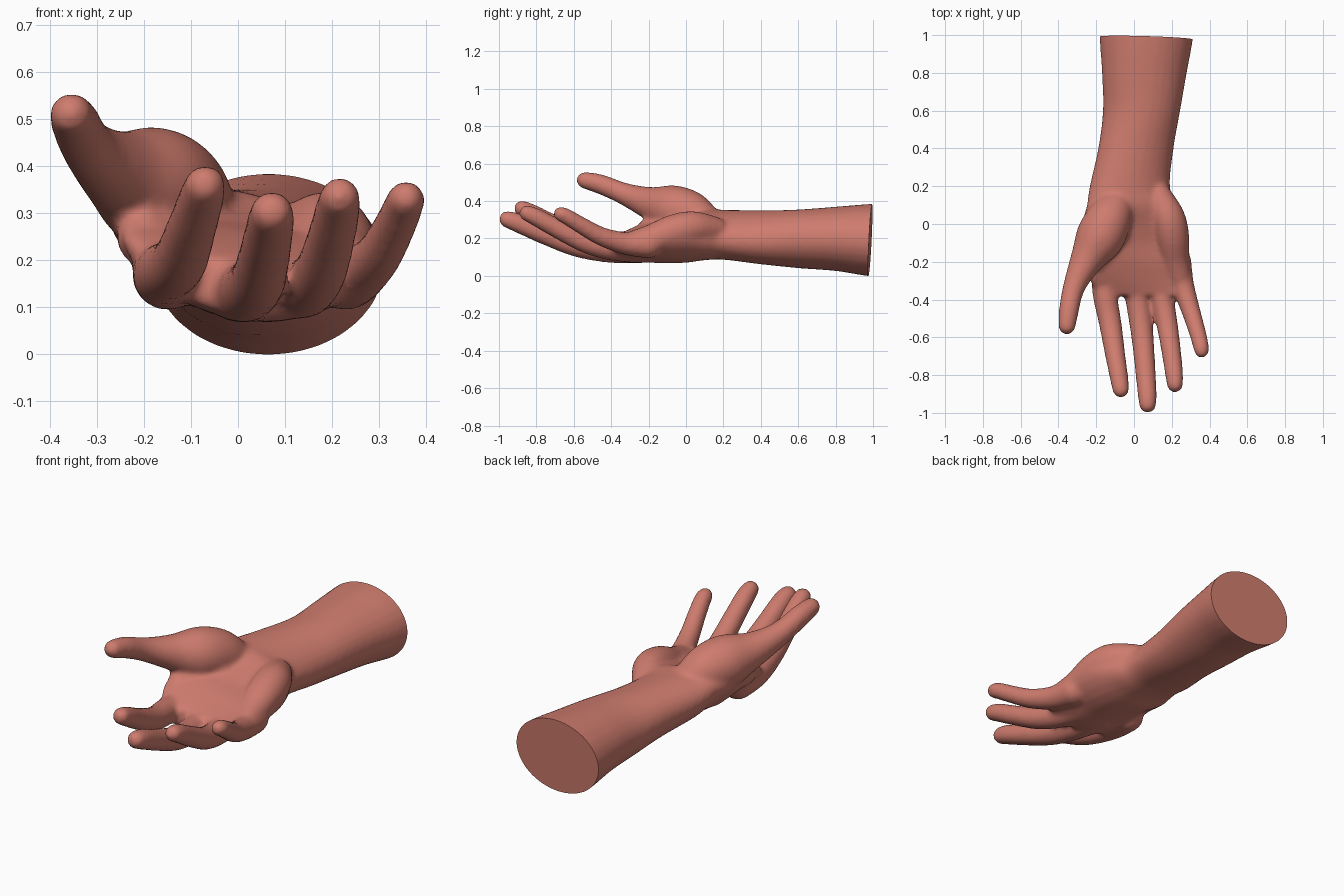
import bpy, bmesh, math
from mathutils import Vector

if "Cube" in bpy.data.objects:
    bpy.data.objects.remove(bpy.data.objects["Cube"])

skin = bpy.data.materials.new("skin")
skin.diffuse_color = (0.62, 0.20, 0.155, 1)
skin.use_nodes = True
skin.node_tree.nodes["Principled BSDF"].inputs["Base Color"].default_value = skin.diffuse_color
SIDES = 28


def spline(rows, steps):
    """Catmull-Rom interpolation through rows of numbers."""
    pts = [rows[0]] + list(rows) + [rows[-1]]
    out = []
    for i in range(1, len(pts) - 2):
        for s in range(steps):
            t = s / steps
            out.append([0.5 * (2 * b + (c - a) * t + (2 * a - 5 * b + 4 * c - d) * t * t
                               + (3 * b - a - 3 * c + d) * t ** 3)
                        for a, b, c, d in zip(*pts[i - 1:i + 3])])
    return out + [list(rows[-1])]


def skin_rings(bm, rings):
    """Join rings of points into one closed tube."""
    loops = [[bm.verts.new(p) for p in ring] for ring in rings]
    for a, b in zip(loops, loops[1:]):
        for i in range(SIDES):
            j = (i + 1) % SIDES
            bm.faces.new((a[i], a[j], b[j], b[i]))
    bm.faces.new(loops[0][::-1])
    bm.faces.new(loops[-1])


def digit(bm, path):
    """Round-ended tube through (x, y, z, radius) points."""
    rows = spline(path, 6)
    pts = [Vector(r[:3]) for r in rows]
    rad = [r[3] for r in rows]
    d0, d1 = (pts[0] - pts[1]).normalized(), (pts[-1] - pts[-2]).normalized()
    caps = [math.radians(a) for a in (20, 40, 60, 80)]
    seq = [(pts[0] + d0 * rad[0] * math.sin(a), rad[0] * math.cos(a)) for a in caps[::-1]]
    seq += list(zip(pts, rad))
    seq += [(pts[-1] + d1 * rad[-1] * math.sin(a), rad[-1] * math.cos(a)) for a in caps]
    rings = []
    for i, (p, r) in enumerate(seq):
        t = (seq[min(i + 1, len(seq) - 1)][0] - seq[max(i - 1, 0)][0]).normalized()
        u = t.cross(Vector((0, 0, 1))).normalized()
        v = u.cross(t)
        rings.append([p + r * (u * math.cos(k * math.tau / SIDES) + v * math.sin(k * math.tau / SIDES))
                      for k in range(SIDES)])
    skin_rings(bm, rings)


bm = bmesh.new()

# forearm, wrist and cupped palm: y, centre x, centre z, half width, half height, tilt, cup
body = [(1.15, .068, .19, .255, .20, 0, 0), (.98, .065, .193, .247, .193, 0, 0),
        (.8, .055, .20, .225, .172, 0, 0), (.6, .04, .20, .205, .157, 0, 0),
        (.4, .01, .208, .20, .143, -.02, 0), (.2, -.022, .222, .213, .13, -.03, 0),
        (.1, -.01, .22, .24, .13, -.04, .02), (0, 0, .195, .275, .12, -.04, .06),
        (-.1, .015, .178, .275, .105, -.04, .07), (-.2, .02, .168, .275, .095, -.03, .07),
        (-.3, .03, .152, .265, .08, -.02, .06), (-.38, .05, .142, .235, .06, 0, .05)]
rings = []
for y, cx, cz, rx, rz, tilt, cup in spline(body, 5):
    ring = []
    for k in range(SIDES):
        a = k * math.tau / SIDES
        u = math.cos(a)
        ring.append((cx + rx * u, y, cz + rz * math.sin(a) + tilt * u + cup * u * u))
    rings.append(ring)
skin_rings(bm, rings)

# index, middle, ring and little fingers
digit(bm, [(-.15, -.22, .17, .075), (-.155, -.36, .175, .066), (-.125, -.53, .2, .06),
           (-.1, -.69, .267, .054), (-.078, -.82, .335, .049), (-.07, -.877, .362, .044)])
digit(bm, [(.0, -.25, .145, .075), (.02, -.4, .137, .066), (.043, -.58, .162, .06),
           (.058, -.75, .222, .055), (.07, -.9, .285, .051), (.072, -.955, .304, .046)])
digit(bm, [(.12, -.25, .15, .072), (.145, -.38, .145, .064), (.175, -.53, .178, .057),
           (.198, -.68, .25, .052), (.213, -.8, .315, .048), (.217, -.85, .337, .043)])
digit(bm, [(.23, -.2, .17, .075), (.257, -.32, .175, .061), (.298, -.45, .212, .051),
           (.332, -.56, .272, .046), (.353, -.64, .32, .043), (.358, -.67, .333, .04)])

# thumb and its fleshy pad
digit(bm, [(-.07, .14, .26, .08), (-.13, .03, .33, .12), (-.185, -.08, .36, .128),
           (-.25, -.19, .39, .09), (-.3, -.29, .425, .066), (-.328, -.37, .457, .056),
           (-.345, -.46, .493, .053), (-.355, -.54, .513, .046)])
digit(bm, [(-.12, -.02, .25, .12), (-.17, -.12, .26, .09), (-.2, -.2, .25, .06)])

# pad on the little finger side of the palm
digit(bm, [(.13, .15, .25, .07), (.18, .04, .26, .088), (.2, -.06, .24, .092),
           (.215, -.18, .2, .08), (.24, -.28, .18, .065)])

bmesh.ops.recalc_face_normals(bm, faces=bm.faces)
mesh = bpy.data.meshes.new("hand_and_forearm")
bm.to_mesh(mesh)
bm.free()
hand = bpy.data.objects.new("hand_and_forearm", mesh)
bpy.context.collection.objects.link(hand)
bpy.context.view_layer.objects.active = hand
hand.select_set(True)

# fuse the parts into one soft surface
fuse = hand.modifiers.new("fuse", 'REMESH')
fuse.mode, fuse.voxel_size = 'VOXEL', 0.011
soft = hand.modifiers.new("soften", 'SMOOTH')
soft.factor, soft.iterations = 0.5, 14
for m in ("fuse", "soften"):
    bpy.ops.object.modifier_apply(modifier=m)

# slightly slanted flat cut at the end of the forearm
bm = bmesh.new()
bm.from_mesh(hand.data)
cut = bmesh.ops.bisect_plane(bm, geom=bm.verts[:] + bm.edges[:] + bm.faces[:],
                             plane_co=(.06, .985, .19), plane_no=(.03, 1, -.05), clear_outer=True)
edges = [e for e in cut["geom_cut"] if isinstance(e, bmesh.types.BMEdge)]
bmesh.ops.contextual_create(bm, geom=edges)
bmesh.ops.recalc_face_normals(bm, faces=bm.faces)
low = min(v.co.z for v in bm.verts)
bmesh.ops.translate(bm, verts=bm.verts, vec=(0, 0, -low))
bm.to_mesh(hand.data)
bm.free()

hand.data.materials.clear()
hand.data.materials.append(skin)
for p in hand.data.polygons:
    p.material_index = 0
bpy.ops.object.shade_smooth_by_angle(angle=math.radians(45))
